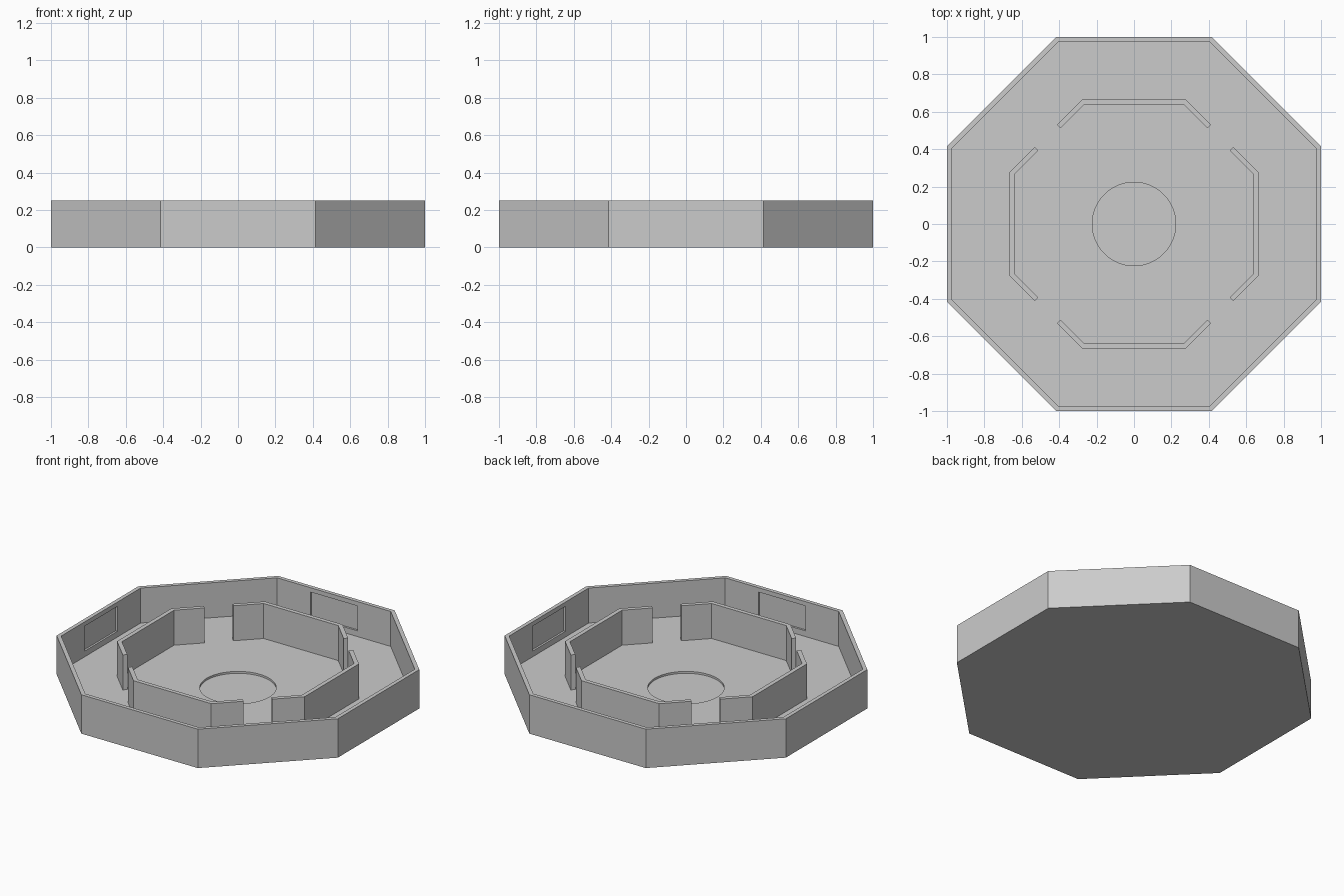
import bpy, bmesh
from math import radians, tan, sqrt
from mathutils import Matrix

if "Cube" in bpy.data.objects:
    bpy.data.objects.remove(bpy.data.objects["Cube"])

HEIGHT, FLOOR = 0.25, 0.025
T8 = tan(radians(22.5))


def prism(name, points, z0, z1):
    """Closed upright prism from a counter-clockwise outline."""
    bm = bmesh.new()
    base = bm.faces.new([bm.verts.new((x, y, z0)) for x, y in points])
    top = bmesh.ops.extrude_face_region(bm, geom=[base])["geom"]
    verts = [g for g in top if isinstance(g, bmesh.types.BMVert)]
    bmesh.ops.translate(bm, verts=verts, vec=(0, 0, z1 - z0))
    bmesh.ops.recalc_face_normals(bm, faces=bm.faces)
    mesh = bpy.data.meshes.new(name)
    bm.to_mesh(mesh)
    bm.free()
    obj = bpy.data.objects.new(name, mesh)
    bpy.context.collection.objects.link(obj)
    return obj


def octagon(a):
    k = a * T8
    return [(a, -k), (a, k), (k, a), (-k, a), (-a, k), (-a, -k), (-k, -a), (k, -a)]


def cut(target, cutter):
    """Subtract the cutter, then discard it."""
    mod = target.modifiers.new("cut", 'BOOLEAN')
    mod.operation, mod.solver, mod.object = 'DIFFERENCE', 'EXACT', cutter
    bpy.context.view_layer.objects.active = target
    bpy.ops.object.modifier_apply(modifier=mod.name)
    bpy.data.objects.remove(cutter)


# Octagonal tray with a thin outer wall
tray = prism("tray", octagon(1.0), 0, HEIGHT)
cut(tray, prism("tray_cavity", octagon(0.975), FLOOR, HEIGHT + 0.1))

# Shallow round recess in the floor
bpy.ops.mesh.primitive_cylinder_add(vertices=64, radius=0.223, depth=0.1,
                                    location=(0, 0, 0.0125 + 0.05))
cut(tray, bpy.context.object)

# Shallow window niches inside the four straight walls
for i in range(4):
    niche = prism("niche", [(-0.167, 0.9), (0.167, 0.9), (0.167, 0.9875), (-0.167, 0.9875)],
                  0.062, 0.222)
    niche.data.transform(Matrix.Rotation(radians(90 * i), 4, 'Z'))
    cut(tray, niche)


# Inner ring: four bent walls with a doorway on each diagonal
def half_side(a, gap=0.085):
    return [((a - gap) / sqrt(2), (a + gap) / sqrt(2)), (a * T8, a)]


outer, inner = half_side(0.667), half_side(0.64)
outline = (outer + [(-x, y) for x, y in reversed(outer)]
           + [(-x, y) for x, y in inner] + inner[::-1])
for i, side in enumerate(("back", "left", "front", "right")):
    wall = prism(side + "_inner_wall", outline, FLOOR, HEIGHT)
    wall.data.transform(Matrix.Rotation(radians(90 * i), 4, 'Z'))
